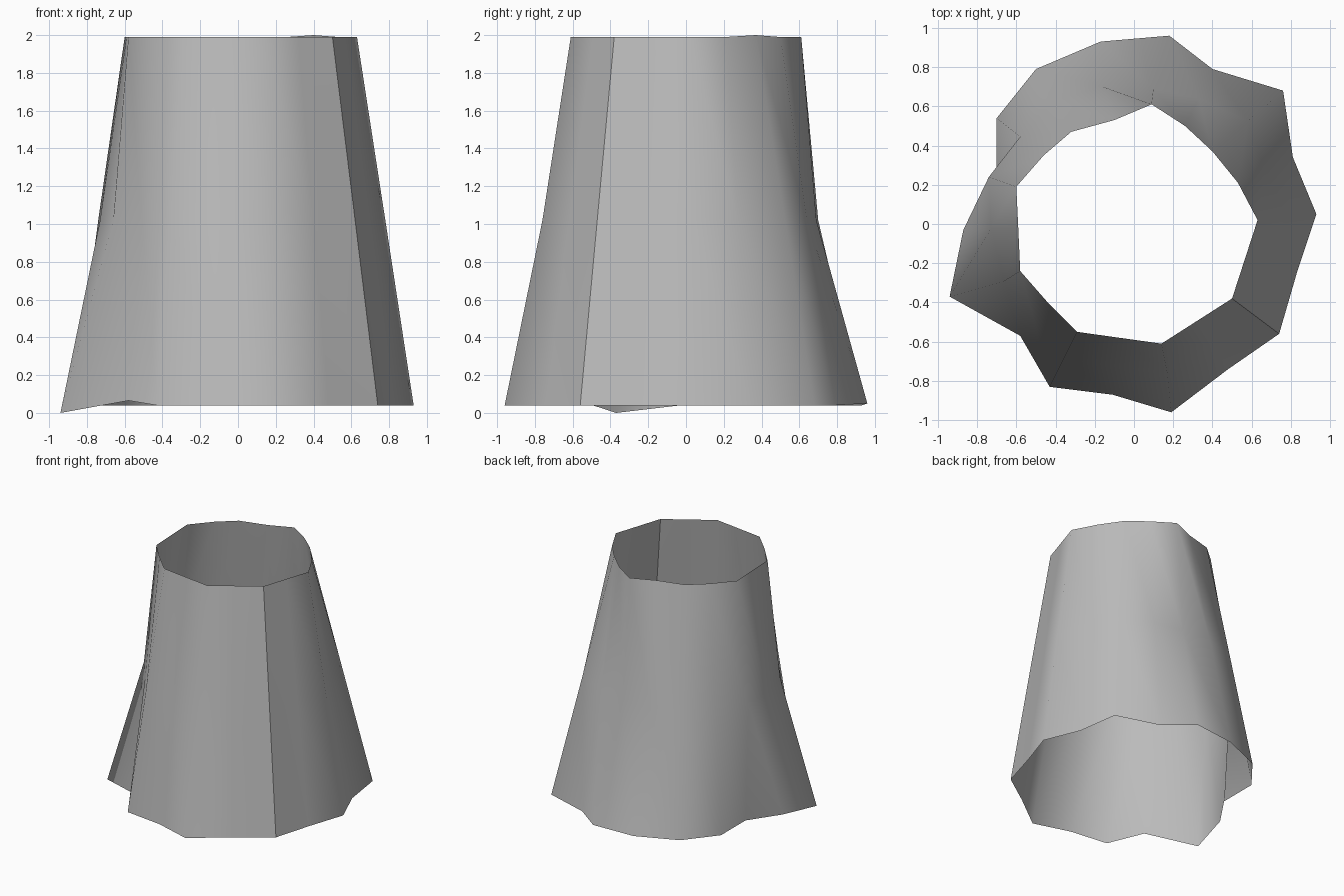
import bpy
import bmesh

if "Cube" in bpy.data.objects:
    bpy.data.objects.remove(bpy.data.objects["Cube"])

# Rim outlines, counter-clockwise in 18 steps, beginning at the side seam
bottom = [(.74, -.56), (.83, -.25), (.93, .05), (.81, .34), (.76, .68), (.40, .79),
          (.18, .96), (-.17, .93), (-.50, .79), (-.70, .54), (-.70, .22), (-.87, -.03),
          (-.94, -.37), (-.58, -.57), (-.43, -.83), (-.11, -.87), (.19, -.96), (.48, -.74)]
top = [(.50, -.38), (.565, -.18), (.63, .02), (.53, .21), (.40, .37), (.26, .50),
       (.09, .61), (-.10, .53), (-.32, .47), (-.46, .35), (-.60, .19), (-.59, -.02),
       (-.58, -.24), (-.44, -.40), (-.29, -.55), (-.075, -.58), (.14, -.61), (.32, -.495)]

# The waist lies halfway between the rims, except where the wall buckles
middle = [((a + c) / 2, (b + d) / 2) for (a, b), (c, d) in zip(bottom, top)]
middle[5] = (.33, .64)
middle[6] = (.10, .69)
middle[7] = (-.16, .70)
middle[10] = (-.74, .24)
middle[12] = (-.66, -.29)
middle[16] = (.17, -.76)

# Small dents in the rims
bottom_z = {6: .05, 12: 0.0, 13: .065}
top_z = {4: 2.0}

grey = bpy.data.materials.new("warm_grey")
grey.diffuse_color = (.5, .5, .5, 1)
grey.use_nodes = True
grey.node_tree.nodes["Principled BSDF"].inputs["Base Color"].default_value = grey.diffuse_color

# Open sleeve: a sheet wrapped round, its two ends meeting unjoined at the seam
bm = bmesh.new()
rows = []
for ring, base, dents in ((bottom, .04, bottom_z), (middle, 1.02, {}), (top, 1.99, top_z)):
    rows.append([bm.verts.new((*ring[i % 18], dents.get(i % 18, base))) for i in range(19)])
for low, high in zip(rows, rows[1:]):
    for i in range(18):
        for tri in ((low[i], low[i + 1], high[i]), (low[i + 1], high[i + 1], high[i])):
            bm.faces.new(tri).smooth = True

mesh = bpy.data.meshes.new("sleeve")
bm.to_mesh(mesh)
bm.free()
mesh.materials.append(grey)
sleeve = bpy.data.objects.new("sleeve", mesh)
bpy.context.collection.objects.link(sleeve)
